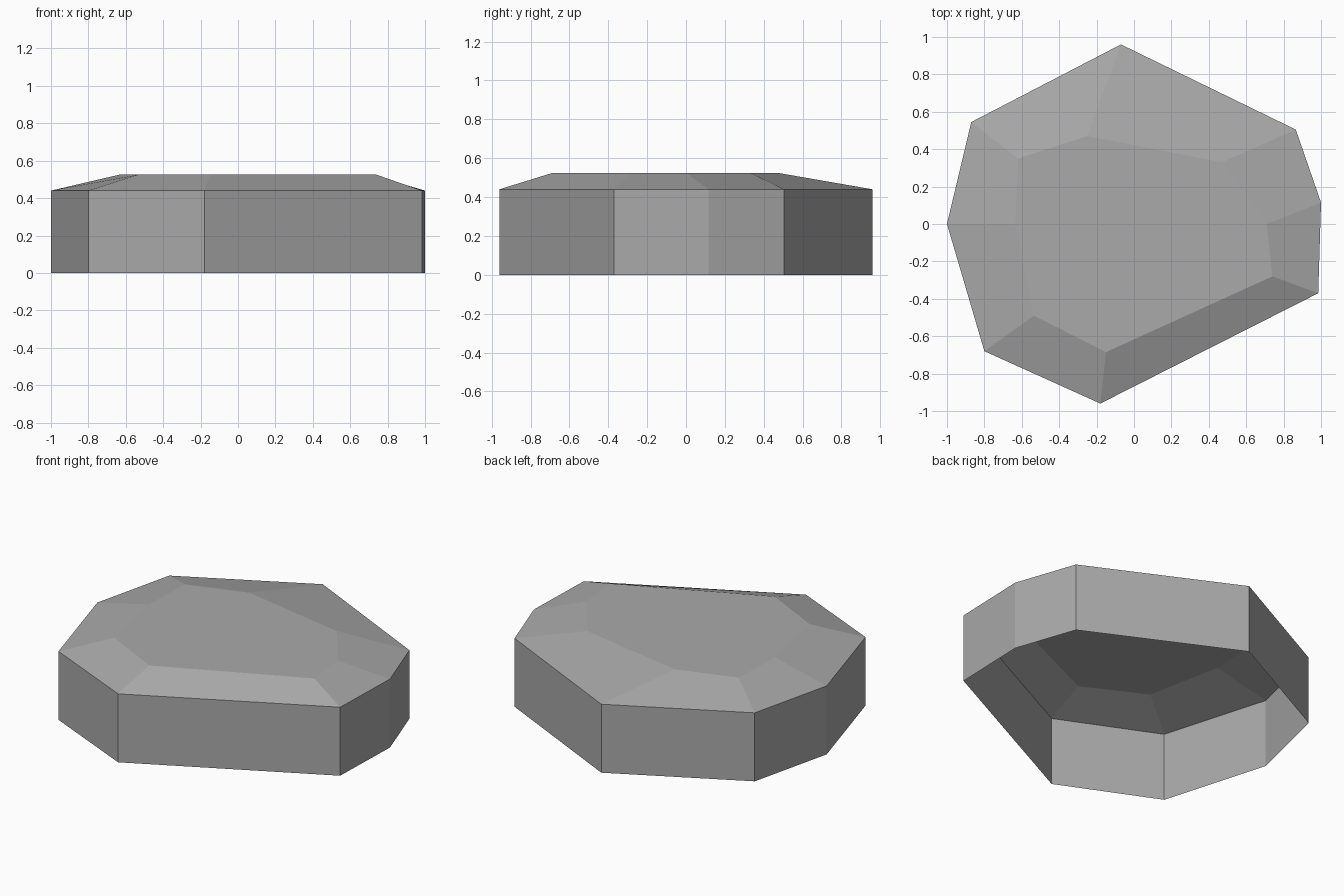
import bpy
import bmesh

cube = bpy.data.objects.get("Cube")
if cube:
    bpy.data.objects.remove(cube, do_unlink=True)

# Plan outlines of the stone: outer wall and inner flat top
OUTER = [(-0.07, 0.96), (-0.87, 0.545), (-1.0, 0.0), (-0.80, -0.68),
         (-0.18, -0.96), (0.985, -0.37), (1.0, 0.115), (0.865, 0.505)]
INNER = [(-0.25, 0.47), (-0.62, 0.35), (-0.635, 0.0), (-0.535, -0.49),
         (-0.15, -0.685), (0.74, -0.28), (0.71, 0.0), (0.47, 0.33)]
WALL_HEIGHT = 0.44
TOP_HEIGHT = 0.525

# Plain grey stone colour
stone = bpy.data.materials.new("stone grey")
stone.use_nodes = True
grey = (0.4, 0.4, 0.4, 1.0)
stone.diffuse_color = grey
stone.node_tree.nodes["Principled BSDF"].inputs["Base Color"].default_value = grey


def ring(bm, outline, z):
    return [bm.verts.new((x, y, z)) for x, y in outline]


def bridge(bm, low, high):
    for i in range(len(low)):
        j = (i + 1) % len(low)
        bm.faces.new((low[i], low[j], high[j], high[i]))


# Open-bottomed shell: upright wall, sloping bevel, flat top
bm = bmesh.new()
base = ring(bm, OUTER, 0.0)
rim = ring(bm, OUTER, WALL_HEIGHT)
top = ring(bm, INNER, TOP_HEIGHT)
bridge(bm, base, rim)
bridge(bm, rim, top)
bm.faces.new(top)

mesh = bpy.data.meshes.new("flat_stone")
bm.to_mesh(mesh)
bm.free()
mesh.materials.append(stone)
bpy.context.collection.objects.link(bpy.data.objects.new("flat_stone", mesh))
